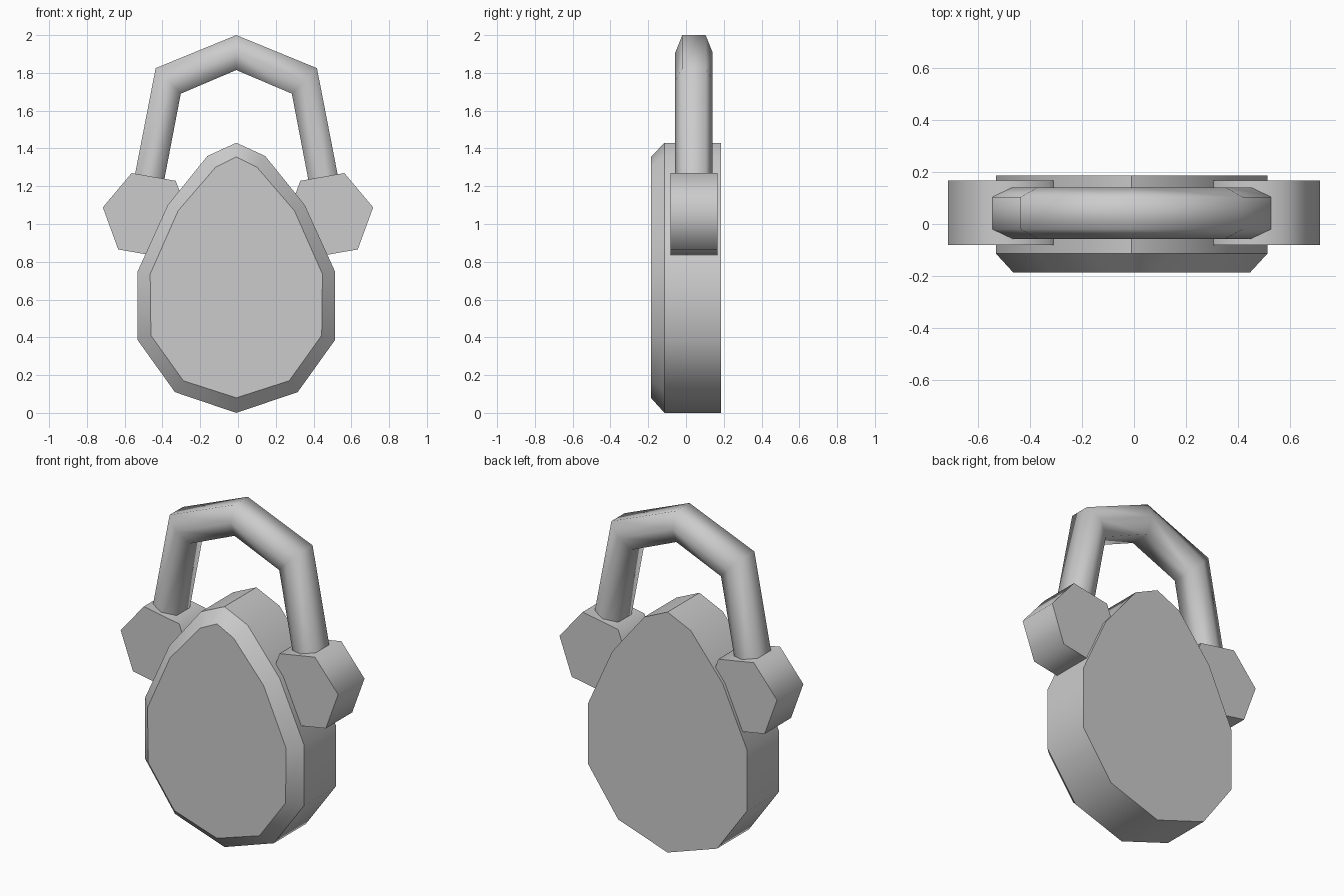
import bpy, bmesh
from math import radians, cos, sin

if "Cube" in bpy.data.objects:
    bpy.data.objects.remove(bpy.data.objects["Cube"])

CX = -0.009  # body and shackle centre line


def loft(name, rings, angle):
    """Skin a list of equal-length vertex rings, cap both ends, smooth by angle."""
    bm = bmesh.new()
    vs = [[bm.verts.new(p) for p in ring] for ring in rings]
    n = len(vs[0])
    for a, b in zip(vs, vs[1:]):
        for i in range(n):
            j = (i + 1) % n
            bm.faces.new((a[i], a[j], b[j], b[i]))
    bm.faces.new(vs[0])
    bm.faces.new(vs[-1])
    bmesh.ops.recalc_face_normals(bm, faces=bm.faces)
    mesh = bpy.data.meshes.new(name)
    bm.to_mesh(mesh)
    bm.free()
    obj = bpy.data.objects.new(name, mesh)
    bpy.context.collection.objects.link(obj)
    bpy.ops.object.select_all(action='DESELECT')
    obj.select_set(True)
    bpy.context.view_layer.objects.active = obj
    bpy.ops.object.shade_smooth_by_angle(angle=radians(angle))
    return obj


def egg(half, y):
    """Mirror a half outline (bottom to top) into a closed ring at depth y."""
    full = half + [(-x, z) for x, z in half[-2:0:-1]]
    return [(CX + x, y, z) for x, z in full]


# Egg-shaped lock body with a chamfered front
outer = [(0, 0), (.325, .11), (.522, .385), (.522, .75),
         (.363, 1.10), (.153, 1.36), (0, 1.43)]
inner = [(0, .08), (.28, .17), (.452, .41), (.456, .735),
         (.308, 1.07), (.11, 1.30), (0, 1.355)]
loft("lock_body", [egg(inner, -.186), egg(outer, -.114), egg(outer, .186)], 40)

# Hexagonal lugs on both shoulders
for side, label in ((-1, "left"), (1, "right")):
    rings = [[(side * (.482 + .237 * cos(radians(10 + 60 * k))), y,
               1.047 + .237 * sin(radians(10 + 60 * k))) for k in range(6)]
             for y in (-.081, .167)]
    loft("lug_" + label, rings, 65)

# Angular shackle: mitred stations given as outer and inner edge points
half = [((.568, 1.1), (.407, 1.1)), ((.427, 1.825), (.294, 1.69)),
        ((0, 2.0), (0, 1.815))]
stations = half + [((-a[0], a[1]), (-b[0], b[1])) for a, b in half[-2::-1]]
section = [(0, -.062), (0, .062), (.5, .099), (1, .062), (1, -.062), (.5, -.099)]
rings = [[(CX + a[0] + (b[0] - a[0]) * t, .042 + y, a[1] + (b[1] - a[1]) * t)
          for t, y in section] for a, b in stations]
loft("shackle", rings, 75)
